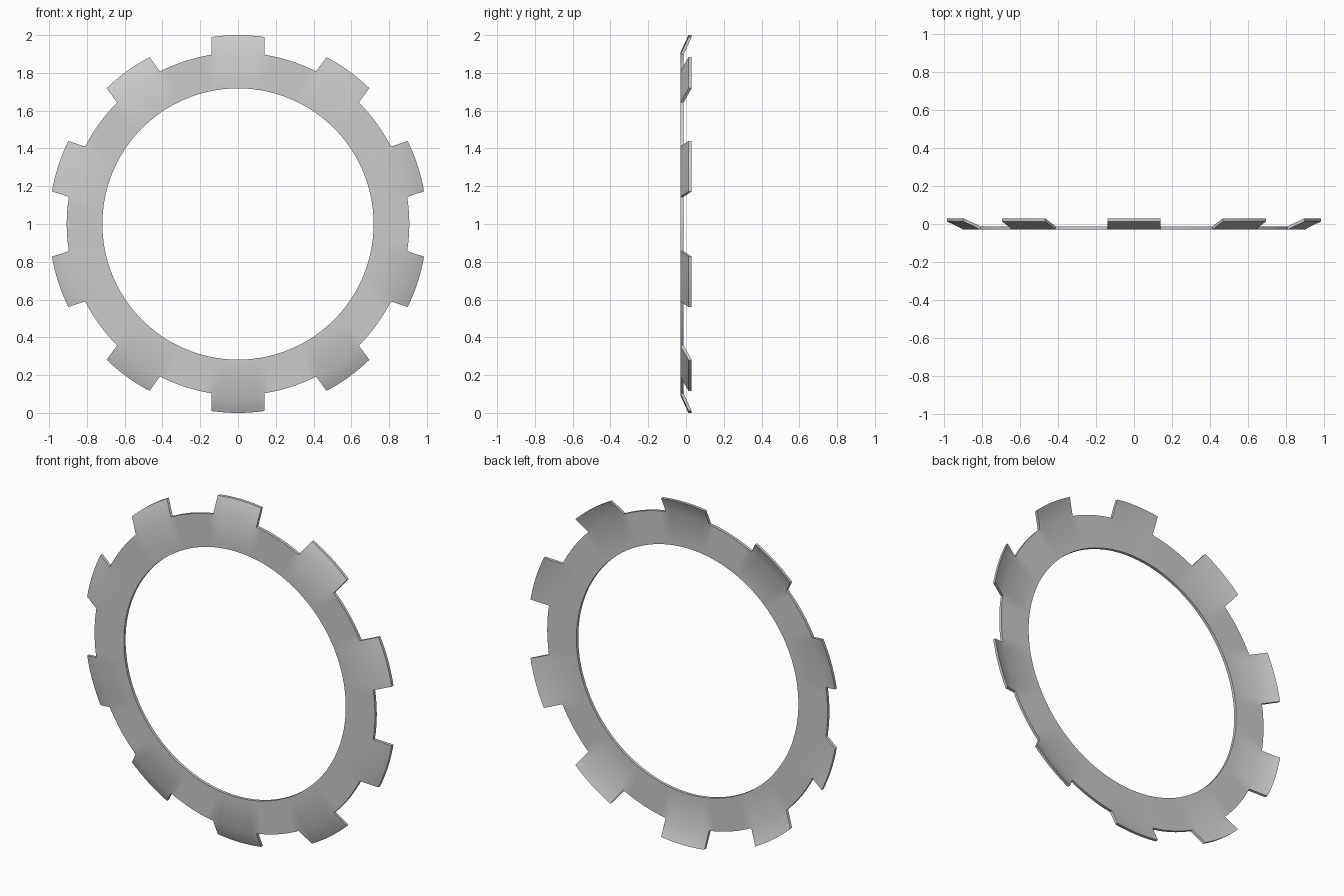
import bpy, bmesh, math

cube = bpy.data.objects.get("Cube")
if cube:
    bpy.data.objects.remove(cube, do_unlink=True)

R_IN, R_RING, R_TIP = 0.718, 0.907, 1.0
HALF_W = 0.14                  # half width of a tab
THICK, FRONT, TIP_FRONT = 0.017, -0.03, 0.013
TABS, TAB_SEG, GAP_SEG = 10, 8, 8

grey = bpy.data.materials.new("plain grey")
grey.use_nodes = True
colour = (0.6, 0.6, 0.6, 1)
grey.diffuse_color = colour
grey.node_tree.nodes["Principled BSDF"].inputs["Base Color"].default_value = colour

bm = bmesh.new()


def pair(x, r_up, turn, front):
    """Front and back vertex at sideways x, outward r_up, turned round the axis."""
    c, s = math.cos(turn), math.sin(turn)
    px, pz = x * c + r_up * s, r_up * c - x * s
    return [bm.verts.new((px, y, pz + 1)) for y in (front, front + THICK)]


def polar(radius, angle):
    return pair(0, radius, angle, FRONT)


def plate(a, b, c, d):
    """Front and back quads between four vertex pairs."""
    bm.faces.new([p[0] for p in (a, b, c, d)])
    bm.faces.new([p[1] for p in (d, c, b, a)])


def wall(a, b):
    bm.faces.new((a[0], a[1], b[1], b[0]))


# Flat ring outline, each sector starting at the left edge of a tab
half = math.asin(HALF_W / R_RING)
step = math.tau / TABS
angles = []
for t in range(TABS):
    angles += [t * step - half + 2 * half * i / TAB_SEG for i in range(TAB_SEG)]
    angles += [t * step + half + (step - 2 * half) * i / GAP_SEG for i in range(GAP_SEG)]
inner = [polar(R_IN, a) for a in angles]
outer = [polar(R_RING, a) for a in angles]
n = len(angles)
sector = TAB_SEG + GAP_SEG
for i in range(n):
    j = (i + 1) % n
    plate(inner[i], inner[j], outer[j], outer[i])
    wall(inner[i], inner[j])
    if i % sector >= TAB_SEG:
        wall(outer[i], outer[j])

# Parallel-sided tabs bent toward the back
for t in range(TABS):
    base = outer[t * sector:t * sector + TAB_SEG + 1]
    tip = []
    for i in range(TAB_SEG + 1):
        x = R_RING * math.sin(half * (2 * i / TAB_SEG - 1))
        tip.append(pair(x, math.sqrt(R_TIP ** 2 - x * x), t * step, TIP_FRONT))
    for i in range(TAB_SEG):
        plate(base[i], base[i + 1], tip[i + 1], tip[i])
        wall(tip[i], tip[i + 1])
    wall(base[0], tip[0])
    wall(base[-1], tip[-1])

bmesh.ops.recalc_face_normals(bm, faces=bm.faces[:])
mesh = bpy.data.meshes.new("tabbed_ring")
bm.to_mesh(mesh)
bm.free()
mesh.materials.append(grey)
ring = bpy.data.objects.new("tabbed_ring", mesh)
bpy.context.collection.objects.link(ring)

# Smooth across the bends, sharp at the plate edges
bpy.ops.object.select_all(action="DESELECT")
ring.select_set(True)
bpy.context.view_layer.objects.active = ring
bpy.ops.object.shade_smooth_by_angle(angle=math.radians(35))
